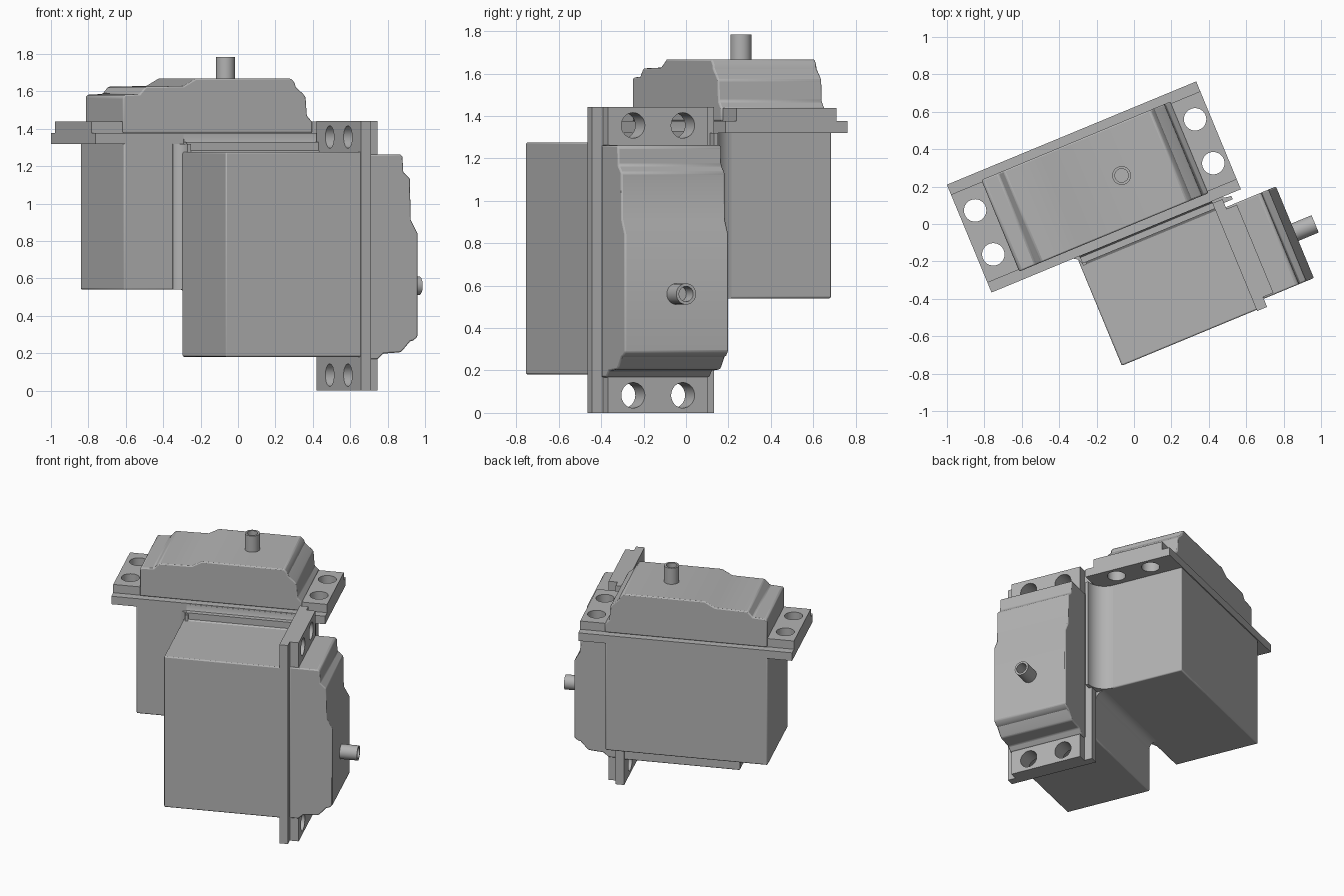
import bpy, bmesh, math
from mathutils import Matrix, Vector

cube = bpy.data.objects.get("Cube")
if cube:
    bpy.data.objects.remove(cube, do_unlink=True)

grey = bpy.data.materials.new("plain_grey")
grey.use_nodes = True
COLOUR = (0.45, 0.45, 0.45, 1)
grey.diffuse_color = COLOUR
grey.node_tree.nodes["Principled BSDF"].inputs["Base Color"].default_value = COLOUR

TURN = Matrix.Rotation(math.radians(22.5), 4, 'Z')
# Each motor is laid out as (length, width, height above the flange underside)
UPRIGHT = TURN @ Matrix.Translation((-0.844, 0.265, 1.32))
SIDEWAYS = TURN @ Matrix.Translation((0.43, -0.37, 1.443)) @ Matrix.Rotation(math.pi / 2, 4, 'Y')


def finish(name, bm, frame, bevel=0.0):
    bmesh.ops.recalc_face_normals(bm, faces=bm.faces)
    mesh = bpy.data.meshes.new(name)
    bm.to_mesh(mesh)
    bm.free()
    mesh.materials.append(grey)
    ob = bpy.data.objects.new(name, mesh)
    bpy.context.collection.objects.link(ob)
    ob.matrix_world = frame
    if bevel:
        mod = ob.modifiers.new("soft_edges", 'BEVEL')
        mod.width = bevel
        mod.segments = 2
        mod.limit_method = 'ANGLE'
        mod.angle_limit = math.radians(35)
    return ob


def smooth(ob):
    bpy.ops.object.select_all(action='DESELECT')
    ob.select_set(True)
    bpy.context.view_layer.objects.active = ob
    bpy.ops.object.shade_smooth_by_angle(angle=math.radians(30))


def prism(name, points, sweep, frame, bevel=0.0):
    bm = bmesh.new()
    face = bm.faces.new([bm.verts.new(p) for p in points])
    new = bmesh.ops.extrude_face_region(bm, geom=[face])["geom"]
    bmesh.ops.translate(bm, vec=sweep, verts=[g for g in new if isinstance(g, bmesh.types.BMVert)])
    return finish(name, bm, frame, bevel)


def box(name, lo, hi, frame, bevel=0.0):
    pts = [(lo[0], lo[1], lo[2]), (hi[0], lo[1], lo[2]), (hi[0], hi[1], lo[2]), (lo[0], hi[1], lo[2])]
    return prism(name, pts, (0, 0, hi[2] - lo[2]), frame, bevel)


def drill(ob, frame):
    # Four screw holes, two through each flange end
    bm = bmesh.new()
    for p in (0.087, 1.36):
        for w in (-0.127, 0.127):
            bmesh.ops.create_cone(bm, cap_ends=True, segments=32, radius1=0.06, radius2=0.06,
                                  depth=0.6, matrix=Matrix.Translation((p, w, 0.05)))
    cutter = finish("hole_cutter", bm, frame)
    cutter.hide_render = True
    mod = ob.modifiers.new("holes", 'BOOLEAN')
    mod.operation = 'DIFFERENCE'
    mod.solver = 'EXACT'
    mod.object = cutter
    bpy.context.view_layer.objects.active = ob
    bpy.ops.object.modifier_apply(modifier=mod.name)
    bpy.data.objects.remove(cutter, do_unlink=True)


def shaft(name, frame):
    # Output shaft turned from a profile, with a blind bore
    profile = [(0, 0.3), (0.05, 0.3), (0.05, 0.465), (0.036, 0.465), (0.036, 0.38), (0, 0.38)]
    bm = bmesh.new()
    verts = [bm.verts.new((r, 0, h)) for r, h in profile]
    edges = [bm.edges.new(pair) for pair in zip(verts, verts[1:])]
    bmesh.ops.spin(bm, geom=verts + edges, cent=(0, 0, 0), axis=(0, 0, 1),
                   angle=math.tau, steps=32, use_merge=True)
    bmesh.ops.remove_doubles(bm, verts=bm.verts, dist=0.0005)
    smooth(finish(name, bm, frame @ Matrix.Translation((0.882, 0, 0))))


def motor(prefix, frame):
    smooth(box(prefix + "_body", (0.167, -0.305, -0.78), (1.262, 0.305, 0.02), frame, 0.008))
    flange = box(prefix + "_flange", (0, -0.312, 0), (1.443, 0.312, 0.058), frame)
    drill(flange, frame)
    smooth(flange)
    rim = box(prefix + "_flange_rim", (0, -0.255, 0.056), (1.443, 0.255, 0.118), frame)
    drill(rim, frame)
    smooth(rim)
    # Stepped gearbox lid
    lid = [(0.18, 0.057), (0.18, 0.25), (0.19, 0.262), (0.275, 0.266), (0.31, 0.305), (0.53, 0.309),
           (0.6, 0.348), (1.155, 0.348), (1.175, 0.325), (1.18, 0.305), (1.225, 0.265),
           (1.238, 0.25), (1.245, 0.15), (1.275, 0.118), (1.275, 0.057)]
    smooth(prism(prefix + "_gearbox_lid", [(p, -0.265, h) for p, h in lid], (0, 0.53, 0), frame, 0.012))
    shaft(prefix + "_output_shaft", frame)


def fillet(name, corner, d1, d2, r, sweep):
    # Concave web filling the corner between two faces
    c, d1, d2 = Vector(corner), Vector(d1), Vector(d2)
    back = c - 0.02 * (d1 + d2)
    pts = [back, c + r * d1 - 0.02 * d2]
    for i in range(9):
        a = math.pi / 2 * i / 8
        pts.append(c + r * (1 - math.sin(a)) * d1 + r * (1 - math.cos(a)) * d2)
    pts.append(c + r * d2 - 0.02 * d1)
    smooth(prism(name, pts, sweep, TURN))


motor("upright_motor", UPRIGHT)
motor("sideways_motor", SIDEWAYS)

# Joint between the two motors
X, Y, Z = Vector((1, 0, 0)), Vector((0, 1, 0)), Vector((0, 0, 1))
box("joint_web", (-0.335, -0.09, 0.54), (0.43, 0, 1.33), TURN)
fillet("top_fillet", (-0.335, -0.048, 1.26), -Y, Z, 0.11, (0.765, 0, 0))
fillet("left_fillet", (-0.335, -0.042, 0.54), -X, -Y, 0.06, (0, 0, 0.78))
fillet("right_fillet", (0.418, -0.06, 0.54), X, Y, 0.12, (0, 0, 0.78))
fillet("lower_fillet", (-0.335, -0.065, 0.54), Y, -Z, 0.06, (0.753, 0, 0))
